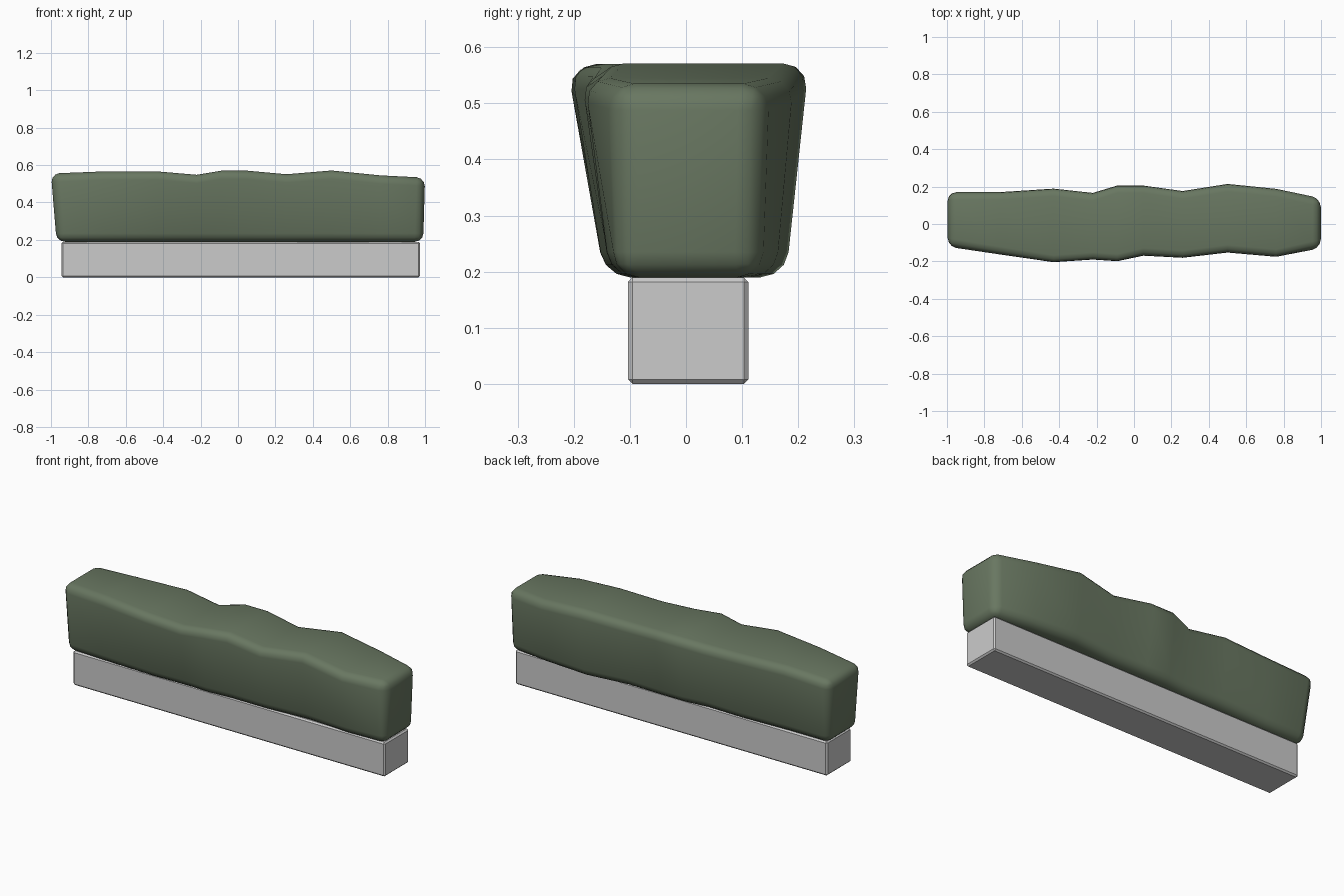
import bpy, bmesh

if "Cube" in bpy.data.objects:
    bpy.data.objects.remove(bpy.data.objects["Cube"])


def finish(obj, width, segments, angle=0.7):
    bev = obj.modifiers.new("Bevel", 'BEVEL')
    bev.width = width
    bev.segments = segments
    bev.limit_method = 'ANGLE'
    bev.angle_limit = angle
    bpy.context.view_layer.objects.active = obj
    obj.select_set(True)
    bpy.ops.object.modifier_apply(modifier=bev.name)


# Stone planter base
bpy.ops.mesh.primitive_cube_add(size=1, location=(0.015, 0.004, 0.095))
base = bpy.context.object
base.name = "base"
base.scale = (1.915, 0.214, 0.19)
bpy.ops.object.transform_apply(location=False, rotation=False, scale=True)
finish(base, 0.008, 1)
base.select_set(False)

# Clipped hedge: wavy four-sided sections along x
# (x, front y, back y, top z, bottom front y, bottom back y)
sections = [
    (-1.00, -0.120, 0.175, 0.555, -0.125, 0.135),
    (-0.72, -0.166, 0.175, 0.566, -0.135, 0.135),
    (-0.43, -0.212, 0.195, 0.566, -0.145, 0.145),
    (-0.22, -0.197, 0.170, 0.548, -0.140, 0.140),
    (-0.09, -0.206, 0.212, 0.570, -0.145, 0.155),
    (0.05, -0.174, 0.212, 0.570, -0.135, 0.155),
    (0.26, -0.187, 0.180, 0.551, -0.135, 0.150),
    (0.50, -0.157, 0.219, 0.571, -0.120, 0.178),
    (0.76, -0.181, 0.192, 0.545, -0.135, 0.160),
    (1.00, -0.128, 0.138, 0.533, -0.128, 0.132),
]
bm = bmesh.new()
rings = []
for i, (x, f, b, top, bf, bb) in enumerate(sections):
    xb = -0.97 if i == 0 else (0.99 if i == len(sections) - 1 else x)
    rings.append([bm.verts.new(p) for p in (
        (xb, bf, 0.19), (xb, bb, 0.19), (x, b, top), (x, f, top))])
for r, s in zip(rings, rings[1:]):
    for k in range(4):
        n = (k + 1) % 4
        bm.faces.new((r[k], r[n], s[n], s[k]))
bm.faces.new(rings[0])
bm.faces.new(rings[-1])
bmesh.ops.recalc_face_normals(bm, faces=bm.faces)
mesh = bpy.data.meshes.new("hedge")
bm.to_mesh(mesh)
bm.free()
hedge = bpy.data.objects.new("hedge", mesh)
bpy.context.collection.objects.link(hedge)
finish(hedge, 0.045, 3)
bpy.ops.object.shade_smooth_by_angle(angle=0.8)

# Green leaf colour
leaf = bpy.data.materials.new("leaf_green")
leaf.diffuse_color = (0.14, 0.185, 0.12, 1)
leaf.use_nodes = True
leaf.node_tree.nodes["Principled BSDF"].inputs["Base Color"].default_value = leaf.diffuse_color
hedge.data.materials.append(leaf)
